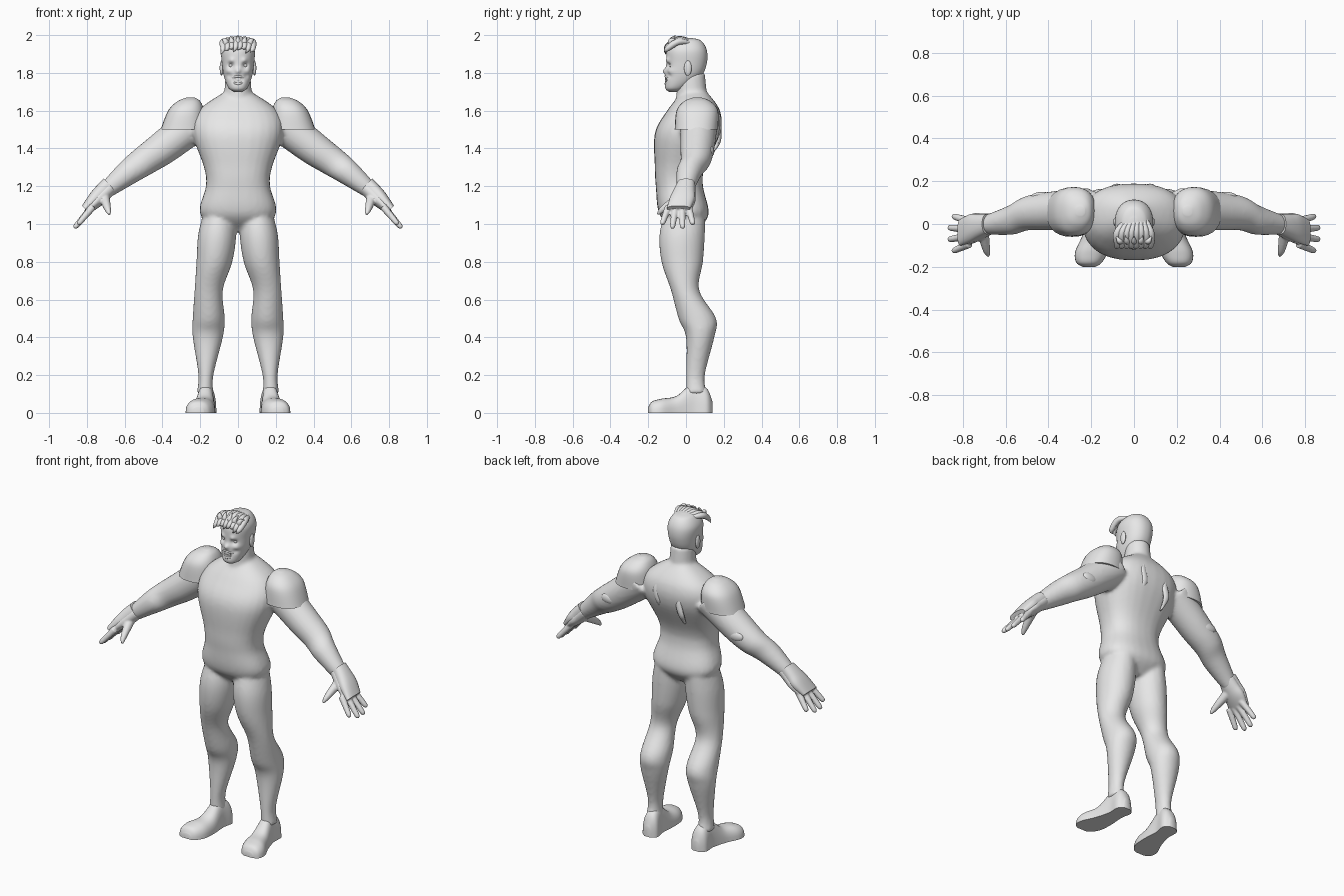
import bpy, bmesh, math
from mathutils import Matrix, Vector

default_cube = bpy.data.objects.get("Cube")
if default_cube:
    bpy.data.objects.remove(default_cube, do_unlink=True)

colour = (0.8, 0.8, 0.8, 1)
grey = bpy.data.materials.new("plain_grey")
grey.use_nodes = True
grey.diffuse_color = colour
grey.node_tree.nodes["Principled BSDF"].inputs["Base Color"].default_value = colour
X_AXIS, Y_AXIS, Z_AXIS = Vector((1, 0, 0)), Vector((0, 1, 0)), Vector((0, 0, 1))
OUT_AND_DOWN = Vector((1, 0, -1))


def catmull_rom(before, start, end, after, t):
    tangent_in, tangent_out = (end - before) / 2, (after - start) / 2
    blend = t * t * (3 - 2 * t)
    return (start + (end - start) * blend + tangent_in * t * (1 - t) ** 2
            - tangent_out * t * t * (1 - t))


def smooth_rows(rows, steps):
    """Insert evenly spaced in-between rows."""
    result = []
    last = len(rows) - 1
    for i in range(last):
        neighbours = (rows[max(i - 1, 0)], rows[i], rows[i + 1], rows[min(i + 2, last)])
        for step in range(steps):
            result.append([catmull_rom(*values, step / steps) for values in zip(*neighbours)])
    result.append(rows[last])
    return result


def loft(bm, rows, axis=None, ref=Y_AXIS, power=2, sides=28, steps=6):
    """Skin rows of x, y, z, radius across ref, radius along ref."""
    rows = smooth_rows(rows, steps)
    last = len(rows) - 1
    rings = []
    for i, (x, y, z, across, along) in enumerate(rows):
        centre = Vector((x, y, z))
        direction = axis or Vector(rows[min(i + 1, last)][:3]) - Vector(rows[max(i - 1, 0)][:3])
        direction = direction.normalized()
        u = (ref - direction * ref.dot(direction)).normalized()
        v = direction.cross(u)
        ring = []
        for side in range(sides):
            angle = math.tau * side / sides
            c, s = math.cos(angle), math.sin(angle)
            offset_u = u * along * math.copysign(abs(c) ** (2 / power), c)
            offset_v = v * across * math.copysign(abs(s) ** (2 / power), s)
            ring.append(bm.verts.new(centre + offset_u + offset_v))
        rings.append(ring)
    for lower, upper in zip(rings, rings[1:]):
        for side in range(sides):
            after = (side + 1) % sides
            bm.faces.new((lower[side], lower[after], upper[after], upper[side]))
    bm.faces.new(rings[0])
    bm.faces.new(rings[-1])


def upright(rows):
    """Turn z and the bounds x0, x1, y0, y1 into loft rows."""
    return [((x0 + x1) / 2, (y0 + y1) / 2, z, (x1 - x0) / 2, (y1 - y0) / 2) for z, x0, x1, y0, y1 in rows]


def centred(rows):
    """Rows of z, front, back and half width about the middle."""
    return upright([(z, -half, half, front, back) for z, front, back, half in rows])


def round_path(points):
    """Rows of x, y, z and one radius."""
    return [(x, y, z, radius, radius) for x, y, z, radius in points]


def ellipsoid(bm, centre, size):
    matrix = Matrix.Translation(centre) @ Matrix.Diagonal((*size, 1))
    bmesh.ops.create_uvsphere(bm, u_segments=24, v_segments=16, radius=1, matrix=matrix)


def finish(bm, name, voxel=0, softness=0, mirror=False):
    bmesh.ops.recalc_face_normals(bm, faces=bm.faces)
    mesh = bpy.data.meshes.new(name)
    bm.to_mesh(mesh)
    bm.free()
    mesh.materials.append(grey)
    mesh.shade_smooth()
    mesh.set_sharp_from_angle(angle=math.radians(45))
    part = bpy.data.objects.new(name, mesh)
    bpy.context.collection.objects.link(part)
    if voxel:
        fuse = part.modifiers.new("fuse", "REMESH")
        fuse.mode = "VOXEL"
        fuse.voxel_size = voxel
        fuse.use_smooth_shade = True
        soften = part.modifiers.new("soften", "SMOOTH")
        soften.iterations = softness
    if mirror:
        part.modifiers.new("mirror", "MIRROR")


# Body: torso, neck, legs and arms fused into one skin
body = bmesh.new()
torso = centred([(.96, -.05, .05, .06), (1.05, -.14, .12, .2), (1.2, -.16, .09, .17), (1.3, -.165, .1, .18),
                 (1.48, -.165, .18, .24), (1.6, -.1, .18, .21), (1.7, -.02, .11, .07)])
loft(body, torso, Z_AXIS, power=2.4)
loft(body, centred([(1.6, -.06, .12, .08), (1.8, -.04, .1, .065)]), Z_AXIS)
leg = upright([(1.1, .03, .17, -.1, .1), (.95, .01, .21, -.14, .1), (.8, .03, .22, -.13, .09),
               (.65, .08, .23, -.08, .07), (.5, .07, .24, -.04, .16), (.4, .08, .24, 0, .15),
               (.2, .13, .21, 0, .1), (.1, .13, .22, 0, .11)])
arm = round_path([(.22, .07, 1.54, .1), (.4, .06, 1.4, .09), (.5, .05, 1.33, .08),
                  (.57, .02, 1.28, .07), (.67, 0, 1.2, .05), (.7, 0, 1.17, .04)])
for side in (1, -1):
    loft(body, [(side * x, *rest) for x, *rest in leg], Z_AXIS)
    loft(body, [(side * x, *rest) for x, *rest in arm], Vector((side, 0, -1)))
finish(body, "body", voxel=.011, softness=5)

# Boots, cut off flat at the sole
foot = bmesh.new()
loft(foot, [(.165, .14, 0, .06, .02), (.165, .11, 0, .13, .05), (.17, .04, 0, .16, .045), (.18, -.05, 0, .09, .06),
            (.2, -.13, 0, .075, .075), (.21, -.18, 0, .06, .06), (.21, -.2, 0, .03, .03)],
     Y_AXIS, ref=X_AXIS, power=2.5)
bmesh.ops.bisect_plane(foot, geom=foot.verts[:] + foot.edges[:] + foot.faces[:],
                       plane_co=(0, 0, 0), plane_no=Z_AXIS, clear_inner=True)
bmesh.ops.holes_fill(foot, edges=[edge for edge in foot.edges if edge.is_boundary])
finish(foot, "foot", mirror=True)

# Shoulder caps overhanging the upper arms
cap = bmesh.new()
loft(cap, upright([(1.5, .17, .41, -.06, .17), (1.6, .18, .37, -.05, .17), (1.65, .2, .32, -.01, .13),
                   (1.67, .23, .27, .04, .08)]), Z_AXIS, power=2.3)
finish(cap, "shoulder_cap", mirror=True)

# Hands: palm, four fanned fingers and a thumb
hand = bmesh.new()
palm = [(.67, 0, 1.2, .04, .05), (.71, -.01, 1.16, .04, .06), (.75, -.02, 1.12, .035, .07), (.8, -.04, 1.07, .02, .065)]
loft(hand, palm, OUT_AND_DOWN)
for finger in range(4):
    spread = finger - 1.5
    curve = spread * spread / 100
    base = Vector((.78 - curve / 2, -.04 + .035 * spread, 1.08 + curve / 2))
    tip = Vector((.87 - curve, -.045 + .055 * spread, .975 + curve))
    bones = [(*base.lerp(tip, t), radius) for t, radius in ((0, .02), (.5, .017), (.9, .014), (1, .006))]
    loft(hand, round_path(bones), sides=14)
thumb = [(.71, -.02, 1.15, .03), (.69, -.12, 1.08, .018), (.68, -.15, 1.05, .007)]
loft(hand, round_path(thumb), ref=X_AXIS, sides=14)
finish(hand, "hand", voxel=.0055, softness=3, mirror=True)

# Gauntlet plates raised off the back of each hand
gauntlet = bmesh.new()
lift = .012
loft(gauntlet, [(x + lift, y, z + lift, across, along * .95) for x, y, z, across, along in palm],
     OUT_AND_DOWN, power=2.4)
finish(gauntlet, "gauntlet_plate", mirror=True)

# Head: smooth skull, then pushed in and out to form the face
head = bmesh.new()
skull = centred([(1.7, -.09, -.04, .02), (1.72, -.11, 0, .05), (1.78, -.11, .08, .074), (1.85, -.104, .11, .085),
                 (1.92, -.1, .11, .088), (1.97, -.07, .08, .06), (1.985, -.02, .03, .02)])
loft(head, skull, Z_AXIS, power=2.2, sides=112, steps=12)
features = {"socket": (.037, 1.84, .017), "brow": (.035, 1.865, -.009), "cheekbone": (.058, 1.81, -.007),
            "cheek": (.045, 1.785, .008), "nose": (0, 1.81, -.015), "mouth": (.014, 1.76, .009)}
for vert in head.verts:
    if vert.co.y < -.02:
        for x, z, push in features.values():
            distance = math.hypot(abs(vert.co.x) - x, vert.co.z - z)
            vert.co.y += push * math.exp(-(distance / .015) ** 2)
finish(head, "head")

eye = bmesh.new()
ellipsoid(eye, (.037, -.074, 1.84), (.013, .013, .013))
finish(eye, "eye", mirror=True)
ear = bmesh.new()
ellipsoid(ear, (.087, .01, 1.825), (.01, .02, .04))
finish(ear, "ear", mirror=True)

# Bared teeth framed by lips
teeth = bmesh.new()
for row_height in (1.754, 1.77):
    for i in range(-3, 4):
        place = Matrix.Translation((i * .0095, -.104 + .001 * i * i, row_height))
        bmesh.ops.create_cube(teeth, size=1, matrix=place @ Matrix.Diagonal((.0085, .012, .013, 1)))
finish(teeth, "teeth")
lips = bmesh.new()
for height, bend in ((1.782, -.2), (1.742, .2)):
    loft(lips, round_path([(i * .018, -.108 + .004 * i * i, height + bend * abs(i) * .018, .006)
                           for i in range(-2, 3)]), X_AXIS, sides=12)
finish(lips, "lips")

# Hair: locks swept over the front of the scalp, with upright spikes between
hair = bmesh.new()
lock_count = 8
for i in range(lock_count):
    across = 2 * i / (lock_count - 1) - 1
    x = across * .078
    height = 1.97 - .013 * across * across
    loft(hair, round_path([(x / 2 + .012, .03, height, .008), (x, -.04, height + .008, .017),
                           (x, -.1, height - .03, .014), (x - .015, -.108, height - .06 + .012 * (i % 3), .001)]),
         ref=X_AXIS, sides=12)
for i in range(-2, 3):
    x = i * .03
    tip = 2 - .006 * i * i
    loft(hair, round_path([(x, -.07, 1.935, .02), (x + .004 * i, -.08, 1.97, .014), (x + .012 * i, -.055, tip, .001)]),
         ref=X_AXIS, sides=12)
finish(hair, "hair_locks")

# Torn slashes on the back
for name, x, top in (("left_back_slash", .07, 1.61), ("right_back_slash", -.085, 1.56)):
    slash = bmesh.new()
    loft(slash, [(x, .16, top, .01, .004), (x + .01, .175, top - .06, .012, .018),
                 (x - .005, .17, top - .13, .012, .018), (x, .13, top - .19, .01, .004)],
         Z_AXIS, ref=X_AXIS, sides=12)
    finish(slash, name)

# Ribs showing at the left side, and tears behind the elbows
ribs = bmesh.new()
for i in range(4):
    x, z = .21 - .008 * i, 1.43 - .02 * i
    loft(ribs, round_path([(x - .03, -.09, z - .012, .005), (x, -.055, z, .009), (x, -.015, z, .006)]),
         ref=X_AXIS, sides=10)
finish(ribs, "exposed_ribs")
tear = bmesh.new()
ellipsoid(tear, (.43, .13, 1.385), (.05, .02, .03))
finish(tear, "elbow_tear", mirror=True)
